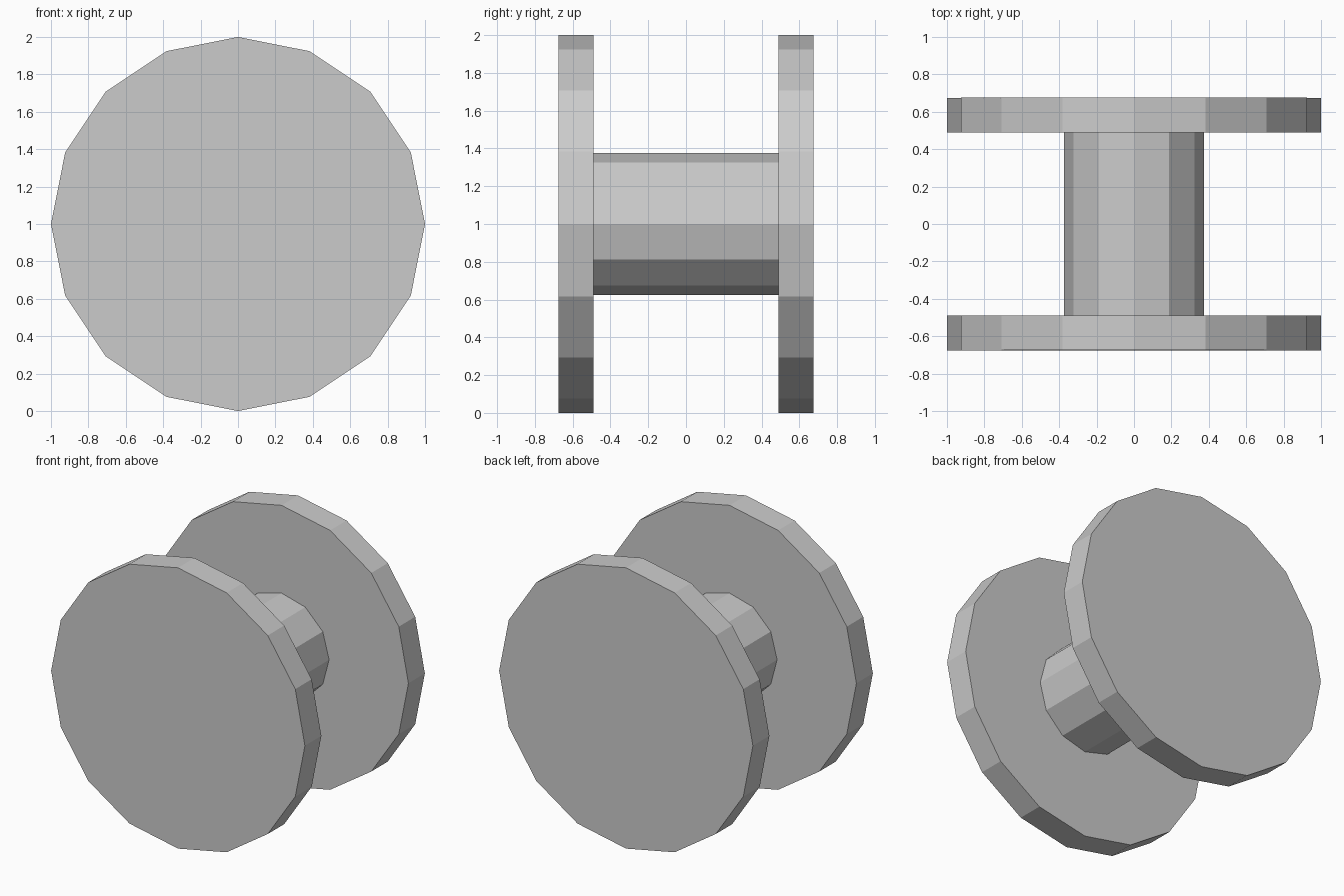
import bpy
import bmesh
from math import radians
from mathutils import Matrix

cube = bpy.data.objects.get("Cube")
if cube:
    bpy.data.objects.remove(cube, do_unlink=True)

# Single flat grey for the whole spool
grey = bpy.data.materials.new("light_grey")
grey.use_nodes = True
colour = (0.6, 0.6, 0.6, 1)
grey.diffuse_color = colour
grey.node_tree.nodes["Principled BSDF"].inputs["Base Color"].default_value = colour


def cylinder(name, sides, radius, y_start, y_end):
    """Flat-shaded capped cylinder lying along y at axle height."""
    mesh = bpy.data.meshes.new(name)
    bm = bmesh.new()
    bmesh.ops.create_cone(
        bm, cap_ends=True, segments=sides, radius1=radius, radius2=radius,
        depth=y_end - y_start,
        matrix=Matrix.Translation((0, (y_start + y_end) / 2, 1))
        @ Matrix.Rotation(radians(90), 4, "X"))
    bmesh.ops.recalc_face_normals(bm, faces=bm.faces)
    bm.to_mesh(mesh)
    bm.free()
    mesh.materials.append(grey)
    obj = bpy.data.objects.new(name, mesh)
    bpy.context.collection.objects.link(obj)
    return obj


INNER, OUTER = 0.49, 0.675

# Two end discs joined by a narrow core
cylinder("front_disc", 16, 1.0, -OUTER, -INNER)
cylinder("back_disc", 16, 1.0, INNER, OUTER)
cylinder("core", 12, 0.375, -INNER, INNER)
